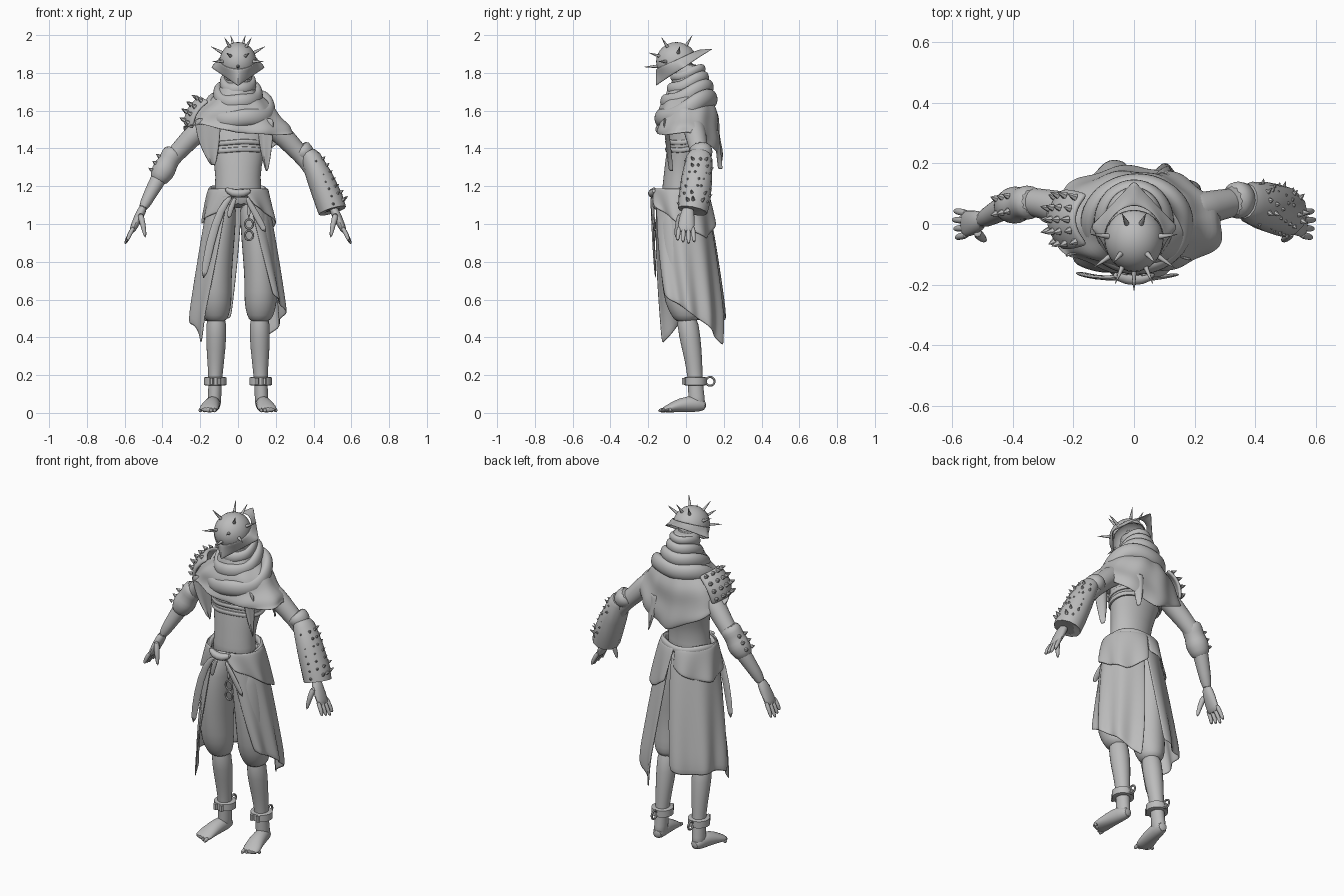
import bpy, bmesh, random
from math import sin, cos, pi, radians
from mathutils import Vector

random.seed(4)
if "Cube" in bpy.data.objects:
    bpy.data.objects.remove(bpy.data.objects["Cube"])

mat = bpy.data.materials.new("plain grey")
mat.use_nodes = True
mat.diffuse_color = (0.5, 0.5, 0.5, 1)
mat.node_tree.nodes["Principled BSDF"].inputs["Base Color"].default_value = (0.5, 0.5, 0.5, 1)
made = []


def finish(name, bm, subsurf=0, thick=0):
    bmesh.ops.recalc_face_normals(bm, faces=bm.faces)
    me = bpy.data.meshes.new(name)
    bm.to_mesh(me)
    bm.free()
    me.materials.append(mat)
    ob = bpy.data.objects.new(name, me)
    bpy.context.collection.objects.link(ob)
    if thick:
        ob.modifiers.new("thickness", 'SOLIDIFY').thickness = thick
    if subsurf:
        ob.modifiers.new("rounding", 'SUBSURF').levels = subsurf
    made.append(ob)


def loft(bm, pts, n=12, flat=False, closed=False, ref=None):
    """Skin rings along points (x, y, z, r, r2); flat keeps rings level."""
    P = [Vector(p[:3]) for p in pts]
    m = len(P)
    rings = []
    for i, p in enumerate(pts):
        if flat:
            a, b = Vector((0, 1, 0)), Vector((1, 0, 0))
        else:
            nxt, prv = (P[(i + 1) % m], P[i - 1]) if closed else (P[min(i + 1, m - 1)], P[max(i - 1, 0)])
            t = (nxt - prv).normalized()
            up = Vector(ref) if ref else Vector((1, 0, 0) if abs(t.y) > .8 else (0, 1, 0))
            a = (up - t * up.dot(t)).normalized()
            b = t.cross(a)
        r, r2 = p[3], p[-1]
        rings.append([bm.verts.new(P[i] + b * r * cos(k * 2 * pi / n) + a * r2 * sin(k * 2 * pi / n)) for k in range(n)])
    for i in range(m if closed else m - 1):
        A, B = rings[i], rings[(i + 1) % m]
        for k in range(n):
            bm.faces.new((A[k], A[(k + 1) % n], B[(k + 1) % n], B[k]))
    if not closed:
        bm.faces.new(rings[0])
        bm.faces.new(rings[-1])


def part(name, tubes, n=12, subsurf=1, **kw):
    bm = bmesh.new()
    for t in tubes:
        loft(bm, t, n, **kw)
    finish(name, bm, subsurf)


def side(s, pts):
    return [(s * p[0],) + tuple(p[1:]) for p in pts]


def oval(c, rx, ry, minor, tilt=0, wob=0, n=32):
    """Closed ring path, taller than thick; tilt lifts the back."""
    return [(c[0] + rx * sin(a), c[1] - ry * cos(a), c[2] - tilt * cos(a) + wob * sin(3 * a + 1), minor * .7, minor)
            for a in (k * 2 * pi / n for k in range(n))]


def sheet(name, f, nu, nv, thick=.008, wrap=False):
    bm = bmesh.new()
    g = [[bm.verts.new(f(u / nu, v / nv)) for v in range(nv + 1)] for u in range(nu if wrap else nu + 1)]
    for u in range(nu):
        A, B = g[u], g[(u + 1) % len(g)]
        for v in range(nv):
            bm.faces.new((A[v], B[v], B[v + 1], A[v + 1]))
    finish(name, bm, 1, thick)


def lerp(a, b, t):
    return a + (b - a) * t


def curve(vals, t):
    x = t * (len(vals) - 1)
    i = min(int(x), len(vals) - 2)
    return lerp(vals[i], vals[i + 1], x - i)


def spike(base, direction, length, r):
    b, d = Vector(base), Vector(direction).normalized()
    return [(*b, r), (*(b + d * length * .5), r * .6), (*(b + d * length), .001)]


# Body
part("torso", [[(0, -.03, 1.08, .14, .11), (0, -.035, 1.2, .12, .09), (0, -.025, 1.3, .122, .09),
                (0, .005, 1.42, .155, .105), (0, .03, 1.52, .18, .11), (0, .03, 1.6, .14, .09),
                (0, .02, 1.67, .065, .07), (0, 0, 1.75, .06, .07), (0, -.03, 1.88, .065, .075)]], 20, flat=True)

for s, w in ((1, "left"), (-1, "right")):
    # Legs and feet
    part(w + "_trouser", [side(s, [(.08, -.03, 1.15, .075, .1), (.095, -.03, 1, .085, .115), (.11, -.03, .85, .088, .115),
                                   (.12, -.03, .7, .086, .1), (.12, -.02, .58, .09, .095), (.118, 0, .51, .07, .075),
                                   (.115, 0, .48, .05, .055)])], 16, flat=True)
    part(w + "_calf", [side(s, [(.115, 0, .54, .055, .06), (.115, .02, .4, .057, .06), (.118, .04, .28, .047, .048),
                                (.12, .05, .17, .036, .04), (.125, .055, .08, .037, .045), (.125, .06, .02, .038, .048)])], flat=True)
    toes = [side(s, [(.122 + .018 * k, -.1 + .006 * k, .018, .016, .012), (.124 + .02 * k, -.15 + .014 * k, .011, .01, .01)]) for k in range(5)]
    part(w + "_foot", [side(s, [(.12, .11, .035, .024, .028), (.13, .05, .05, .048, .04), (.142, -.03, .042, .04, .046),
                                (.155, -.09, .024, .023, .055), (.16, -.125, .014, .013, .045)])] + toes)
    # Ankle shackles
    part(w + "_shackle", [side(s, [(.12, .05, z, r, r) for z, r in ((.145, .05), (.148, .06), (.187, .06), (.19, .05))])], 20, 0, flat=True)
    part(w + "_shackle_lugs", [side(s, [(x, -.01, .15, .012, .012), (x, -.01, .185, .012, .012)]) for x in (.1, .14)], 6, 0)
    part(w + "_shackle_link", [[(s * .12, .128 + .024 * cos(a), .167 + .024 * sin(a), .007) for a in (k * pi / 6 for k in range(12))]],
         6, 1, closed=True, ref=(1, 0, 0))
    # Arms and hands
    part(w + "_arm", [side(s, [(.13, .035, 1.54, .06), (.21, .045, 1.5, .062), (.29, .065, 1.41, .052), (.37, .08, 1.33, .046),
                               (.42, .06, 1.24, .045), (.47, .03, 1.15, .035), (.51, .01, 1.07, .027, .03)])])
    part(w + "_palm", [side(s, [(.495, .015, 1.1, .024, .028), (.525, .005, 1.04, .026, .042), (.555, 0, .975, .019, .046), (.565, 0, .955, .012, .042)])])
    fingers = [side(s, [(.548, .036 - .024 * k, .99, .014), (.577, .04 - .027 * k, .94, .0125),
                        (.6 - .007 * abs(k - 1), .044 - .03 * k, .89 + .01 * abs(k - 1), .009)]) for k in range(4)]
    fingers.append(side(s, [(.52, -.025, 1.06, .02), (.503, -.045, 1.0, .016), (.49, -.055, .925, .009)]))
    part(w + "_fingers", fingers, 8)

# Helmet: dome, flared tilted rim with four corners, and spikes
C = Vector((0, -.05, 1.86))
bm = bmesh.new()
bmesh.ops.create_uvsphere(bm, u_segments=32, v_segments=16, radius=.1)
for v in bm.verts:
    v.co = Vector((v.co.x * .97, v.co.y * 1.08, v.co.z * 1.03)) + C
bmesh.ops.bisect_plane(bm, geom=bm.verts[:] + bm.edges[:] + bm.faces[:], plane_co=(0, -.15, 1.79),
                       plane_no=(0, -.5, .85), clear_inner=True)
finish("helmet_dome", bm, 0, .006)


def rim(u, v):
    a = u * 2 * pi
    top = C + Vector((.099 * sin(a), -.109 * cos(a), .012 - .05 * cos(a)))
    k = 1 / (abs(sin(a)) + abs(cos(a)))
    low = Vector((.148 * k * sin(a), -.01 - .155 * k * cos(a), 1.83 - .102 * k * cos(a)))
    return top.lerp(low, v)


sheet("helmet_rim", rim, 48, 3, .006, True)
sp = []
for x, y, z in ((.28, .6, 1), (.9, .1, .5), (.45, -.5, .8), (.85, -.6, 0), (.4, -.95, .3)):
    for s in (1, -1):
        d = Vector((s * x, y, z)).normalized()
        sp.append(spike(C + d * .09, d, .075, .01))
sp.append(spike((0, -.145, 1.835), (0, -1, -.05), .075, .01))
part("helmet_spikes", sp, 8, 0)

# Wrapped hood and cowl folds round the neck
part("hood_wrap", [[(0, .01, 1.7, .08, .1), (0, .015, 1.76, .075, .088), (0, .01, 1.81, .078, .088), (0, .0, 1.85, .072, .08)]], 20, flat=True)
part("cowl", [oval((0, .01, 1.8), .064, .078, .024, .025, .004), oval((0, .01, 1.745), .075, .09, .034, .035, .006),
              oval((0, .005, 1.685), .105, .115, .042, .045, .008), oval((.01, 0, 1.61), .155, .135, .05, .06, .012)],
     10, closed=True, ref=(0, 0, 1))


# Shoulder cape, hem swept from front through left, back and right
def cape(u, v):
    a = u * 2 * pi
    hem = curve((1.48, 1.47, 1.49, 1.41, 1.32, 1.42, 1.52, 1.53, 1.48), u)
    fold = .008 * v * sin(9 * a + 4 * v) + .006 * sin(16 * v + 1.5 * sin(a))
    rx = curve((.07, .115, .2, .265, .28), v) + fold
    ry = curve((.08, .125, .155, .17, .172), v) + fold
    tip = .035 * v ** 4 * max(0, cos(a - 1.1)) ** 6
    z = lerp(curve((1.76, 1.7, 1.645, 1.575, 1.5), v), hem, v ** 2)
    return ((rx + tip) * sin(a), .015 - (ry + tip) * cos(a), z)


sheet("cape", cape, 56, 12, .008, True)


def flap(x0, x1, y, z0, z1, skew, bow):
    """Hanging cloth that narrows to a slanted point."""
    return lambda u, v: (lerp(lerp(x0, x1, u), lerp(x0, x1, .6) + skew, v ** 2 * .8), y + bow * v + .012 * sin(5 * u), lerp(z0, z1, v))


sheet("cape_chest_flap", flap(-.23, -.09, -.105, 1.56, 1.31, .02, .03), 6, 6)
sheet("cape_left_flap", flap(.1, .19, -.105, 1.56, 1.28, 0, .03), 4, 6)
sheet("cape_back_tail", flap(.07, .14, .165, 1.5, 1.29, .01, .02), 4, 6)
part("chest_strap", [oval((0, .01, z), .152, .112, .016, .01, .006) for z in (1.4, 1.44)], 6, closed=True, ref=(0, 0, 1))

# Right pauldron: curved shield with studs
N = Vector((-.85, 0, .5)).normalized()
T = Vector((-.5, 0, -.85)).normalized()
O = Vector((-.222, .015, 1.59))


def plate(u, v):
    p, q = (u - .5) * 2, (v - .5) * 2
    return O + T * (.09 * q) + Vector((0, .105 * p * (1 - .15 * q * q), 0)) + N * (.05 - .05 * p * p - .025 * q * q)


sheet("pauldron", plate, 8, 8, .02)
sp = []
for i in range(5):
    for j in range(4):
        u, v = .12 + .19 * i, .12 + .25 * j
        sp.append(spike(plate(u, v), N + Vector((0, u - .5, 0)), random.uniform(.022, .034), .013))
part("pauldron_spikes", sp, 6, 0)

# Left forearm guard and elbow plate
part("forearm_guard", [[(.37, .075, 1.37, .045, .058), (.385, .07, 1.35, .055, .07), (.435, .057, 1.24, .07, .082),
                        (.48, .045, 1.13, .077, .085), (.5, .035, 1.07, .075, .08), (.495, .035, 1.08, .05, .05)]], 12, 0)
part("elbow_plate", [[(.32, .075, 1.41, .055, .062), (.345, .08, 1.385, .06, .066), (.375, .08, 1.34, .05, .058)]])
sp = []
for i in range(7):
    for j in range(5):
        t, a = i / 6, -1.2 + .6 * j + random.uniform(-.2, .2)
        out = Vector((.9 * cos(a), sin(a), .4 * cos(a))).normalized()
        base = Vector((.395, .068, 1.32)).lerp(Vector((.492, .04, 1.1)), t) + out * lerp(.058, .072, t)
        sp.append(spike(base, out + Vector((0, 0, .3)), random.uniform(.015, .032), .011))
part("forearm_spikes", sp, 6, 0)

# Right elbow wraps
path = [Vector((-.33, .075, 1.4)).lerp(Vector((-.43, .055, 1.22)), k / 5) for k in range(6)]
part("right_elbow_wrap", [[(*p, r) for p, r in zip(path, (.05, .062, .053, .068, .058, .045))]])
part("right_elbow_studs", [spike(p + Vector((-.045, y, .03)), (-1, y * 12, .6), .022, .012) for p in path[2:5] for y in (-.025, .025)], 6, 0)


# Skirt panels and hip drapes, swept from front to back on each side
def panel(s, hems, top, waist, bottom, grow, phase):
    """waist and bottom are the (front, back) sweep angles at the two edges."""
    def f(u, v):
        a = lerp(lerp(*waist, u), lerp(*bottom, u), v)
        fold = .013 * v * sin(20 * u + phase) + grow
        z = lerp(top, curve(hems, u), v)
        w = min(1, (top - z) / .65)
        return (s * (lerp(.148, .25, w ** .8) + fold) * sin(a),
                lerp(-.03, .01, w) - (lerp(.13, .2, w ** .7) + fold) * cos(a), z)
    return f


sheet("left_skirt", panel(1, (.62, .58, .53, .48, .42, .35), 1.17, (.35, 3.0), (.9, 2.7), 0, 0), 30, 10)
sheet("right_skirt", panel(-1, (.36, .46, .49, .49, .48, .5), 1.17, (.35, 3.3), (.85, 3.0), 0, 2), 30, 10)
sheet("left_hip_drape", panel(1, (1.1, 1.04, .97, .92, 1.0), 1.19, (.1, 3.14), (.5, 3.0), .012, 1), 20, 6)
sheet("right_hip_drape", panel(-1, (1.08, 1.03, 1.0, 1.02, 1.08), 1.19, (.1, 3.14), (.4, 3.14), .01, 3), 20, 6)
part("waist_sash", [oval((0, -.03, 1.17), .145, .13, .024, .012, .008), oval((0, -.03, 1.14), .152, .133, .02, -.012, .008)],
     8, closed=True, ref=(0, 0, 1))
part("sash_knot", [[(-.07, -.165, 1.19, .012), (-.03, -.18, 1.16, .025), (.03, -.18, 1.16, .025), (.07, -.165, 1.18, .012)]], 8)
part("sash_ends", [[(-.03, -.175, 1.15, .014), (-.09, -.18, 1.09, .022, .008), (-.15, -.172, .9, .026, .008), (-.185, -.16, .7, .02, .006)],
                   [(-.01, -.18, 1.15, .012), (-.04, -.18, 1.08, .016, .008), (-.05, -.175, 1.03, .014, .006)],
                   [(.04, -.18, 1.15, .012), (.09, -.175, 1.06, .02, .008), (.15, -.165, .95, .018, .006)]], 8)

# Hanging rings on a strap
part("belt_strap", [[(.055, -.175, 1.16, .012, .008), (.058, -.17, 1.02, .012, .008)]], 6)
part("belt_rings", [[(.058 + .022 * cos(a), -.168, z + .026 * sin(a), .007) for a in (k * pi / 7 for k in range(14))]
                    for z in (1.0, .94)], 6, 1, closed=True, ref=(0, 1, 0))

# Smooth shading with crisp hard edges
for ob in bpy.context.selected_objects:
    ob.select_set(False)
for ob in made:
    ob.select_set(True)
bpy.context.view_layer.objects.active = made[0]
bpy.ops.object.shade_smooth_by_angle(angle=radians(50))
